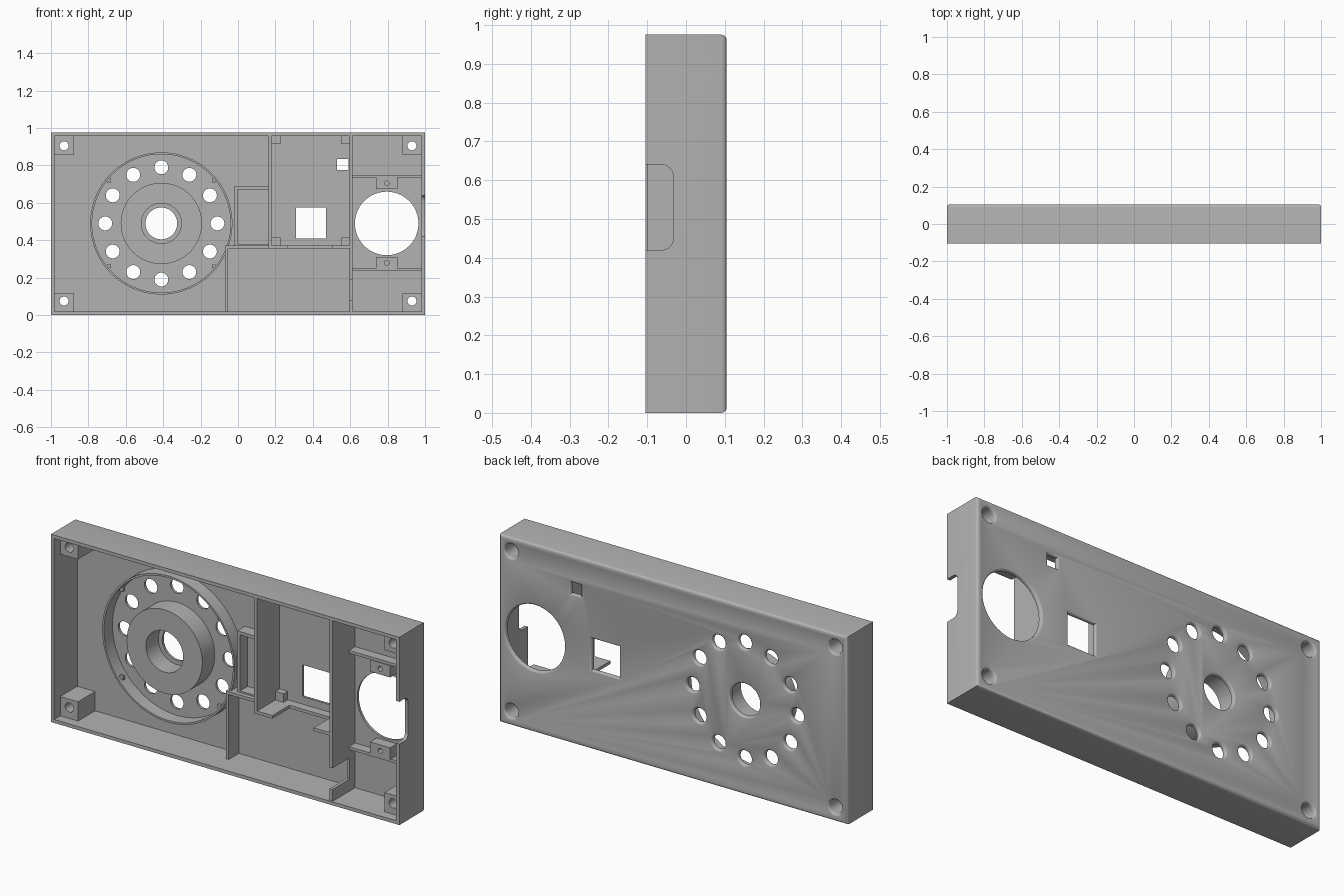
import bpy, bmesh, math
from mathutils import Vector

if "Cube" in bpy.data.objects:
    bpy.data.objects.remove(bpy.data.objects["Cube"], do_unlink=True)

GREY = bpy.data.materials.new("plain grey")
GREY.use_nodes = True
GREY.diffuse_color = (0.45, 0.45, 0.45, 1)
GREY.node_tree.nodes["Principled BSDF"].inputs["Base Color"].default_value = GREY.diffuse_color

W, D, H = 1.0, 0.105, 0.975      # half width, half depth, height
T = 0.018                        # wall thickness
FLOOR = D - 0.02                 # inner face of the back plate
RIM = -D + 0.004                 # front of the tallest ribs


def finish(name, bm):
    bmesh.ops.recalc_face_normals(bm, faces=bm.faces)
    mesh = bpy.data.meshes.new(name)
    bm.to_mesh(mesh)
    bm.free()
    mesh.materials.append(GREY)
    ob = bpy.data.objects.new(name, mesh)
    bpy.context.collection.objects.link(ob)
    return ob


def box_mesh(bm, x0, x1, z0, z1, y0, y1):
    verts = bmesh.ops.create_cube(bm, size=1)["verts"]
    for v in verts:
        v.co = Vector(((x0 + x1) / 2 + v.co.x * (x1 - x0),
                       (y0 + y1) / 2 + v.co.y * (y1 - y0),
                       (z0 + z1) / 2 + v.co.z * (z1 - z0)))


def box(name, x0, x1, z0, z1, y0, y1=FLOOR + 0.004):
    bm = bmesh.new()
    box_mesh(bm, x0, x1, z0, z1, y0, y1)
    return finish(name, bm)


def loft(bm, loops, closed=False):
    """Skin a stack of point loops, capping the ends unless it closes on itself."""
    rings = [[bm.verts.new(p) for p in loop] for loop in loops]
    n = len(rings[0])
    pairs = list(zip(rings, rings[1:]))
    if closed:
        pairs.append((rings[-1], rings[0]))
    else:
        bm.faces.new(rings[0])
        bm.faces.new(rings[-1])
    for a, b in pairs:
        for i in range(n):
            j = (i + 1) % n
            bm.faces.new((a[i], a[j], b[j], b[i]))


def circle(cx, cz, r, y, n=48):
    return [(cx + r * math.cos(math.tau * i / n), y, cz + r * math.sin(math.tau * i / n))
            for i in range(n)]


def rect(x0, x1, z0, z1, grow, y):
    return [(x0 - grow, y, z0 - grow), (x1 + grow, y, z0 - grow),
            (x1 + grow, y, z1 + grow), (x0 - grow, y, z1 + grow)]


def lathe(name, cx, cz, profile, n=96):
    bm = bmesh.new()
    loft(bm, [circle(cx, cz, r, y, n) for r, y in profile], closed=True)
    return finish(name, bm)


# Softened hole mouth on the back: (widening, y)
E = 0.01
MOUTH = [(E * (1 - math.cos(a)), D - E + E * math.sin(a))
         for a in (0, math.pi / 6, math.pi / 3, math.pi / 2)] + [(E, D + 0.02)]


def round_hole(bm, cx, cz, r, front=0.05, step=None):
    loops = [circle(cx, cz, r, front)]
    if step:                     # narrow shaft in front of a wider screw-head bore
        narrow, y = step
        loops = [circle(cx, cz, narrow, front), circle(cx, cz, narrow, y), circle(cx, cz, r, y)]
    loft(bm, loops + [circle(cx, cz, r + g, y) for g, y in MOUTH])


def window(bm, x0, x1, z0, z1):
    loft(bm, [rect(x0, x1, z0, z1, 0, 0.06)] + [rect(x0, x1, z0, z1, g, y) for g, y in MOUTH])


def cut(target, cutter):
    mod = target.modifiers.new("cut", "BOOLEAN")
    mod.operation, mod.solver, mod.object = "DIFFERENCE", "EXACT", cutter
    with bpy.context.temp_override(object=target, active_object=target):
        bpy.ops.object.modifier_apply(modifier=mod.name)


def discard(ob):
    bpy.data.objects.remove(ob, do_unlink=True)


# Housing: box with rounded back edges, hollowed from the front
bm = bmesh.new()
box_mesh(bm, -W, W, 0, H, -D, D)
back = [e for e in bm.edges if all(v.co.y > 0 for v in e.verts)]
bmesh.ops.bevel(bm, geom=back, offset=0.014, segments=4, profile=0.5, affect="EDGES")
housing = finish("housing", bm)
cavity = box("cavity_cutter", -W + T, W - T, T, H - T, -D - 0.05, FLOOR)
cut(housing, cavity)

# Openings through the back plate
DIAL_X, DIAL_Z = -0.41, 0.49
PORT_X = 0.795
bm = bmesh.new()
for i in range(12):
    a = math.tau * i / 12
    round_hole(bm, DIAL_X + 0.3 * math.cos(a), DIAL_Z + 0.3 * math.sin(a), 0.037)
round_hole(bm, DIAL_X, DIAL_Z, 0.085)
round_hole(bm, PORT_X, DIAL_Z, 0.17)
window(bm, 0.31, 0.47, 0.41, 0.575)
window(bm, 0.53, 0.59, 0.775, 0.835)
openings = finish("opening_cutter", bm)
cut(housing, openings)

# Rounded notch in the left wall
bm = bmesh.new()
R = 0.03
notch = [(-D - 0.05, 0.42), (-D - 0.05, 0.64)]
for cz, start in ((0.64 - R, math.pi / 2), (0.42 + R, 0)):
    for i in range(7):
        a = start - i * math.pi / 12
        notch.append((-0.033 - R + R * math.cos(a), cz + R * math.sin(a)))
loft(bm, [[(x, y, z) for y, z in notch] for x in (W - 0.05, W + 0.05)])
side_notch = finish("notch_cutter", bm)
cut(housing, side_notch)

# Corner posts with screw holes and wide bores from the back
bm = bmesh.new()
for x in (-0.93, 0.93):
    for z in (0.075, 0.905):
        round_hole(bm, x, z, 0.037, front=-0.2, step=(0.024, 0.0))
screws = finish("screw_cutter", bm)
cut(housing, screws)
parts = [housing]
for sx, side in ((-1, "right"), (1, "left")):
    for z0, level in ((T - 0.004, "lower"), (0.857, "upper")):
        xs = sorted((sx * 0.88, sx * (W - T + 0.004)))
        post = box(f"{level}_{side}_corner_post", *xs, z0, z0 + 0.104, -0.055)
        cut(post, screws)
        parts.append(post)
for c in (cavity, openings, side_notch, screws):
    discard(c)

# Dial: thin outer ring, stepped hub and small clips
B = FLOOR + 0.004
parts.append(lathe("dial_ring", DIAL_X, DIAL_Z, [(0.38, B), (0.38, 0.015), (0.37, 0.015), (0.37, B)]))
parts.append(lathe("dial_hub", DIAL_X, DIAL_Z, [(0.217, B), (0.217, -0.017), (0.107, -0.017), (0.107, B)]))
for i in range(4):
    a = math.pi / 4 + i * math.pi / 2 + (0.1 if i % 2 else -0.1)
    cx, cz = DIAL_X + 0.362 * math.cos(a), DIAL_Z + 0.362 * math.sin(a)
    box("dial_clip", cx - 0.01, cx + 0.01, cz - 0.01, cz + 0.01, 0.03, 0.045)

# Tall divider with a low cable gap
box("main_divider_upper", 0.597, 0.613, 0.19, H - T + 0.004, RIM)
box("main_divider_gap", 0.597, 0.613, 0.08, 0.19, 0.04)
box("main_divider_lower", 0.597, 0.613, T - 0.004, 0.08, RIM)

# Centre compartment walls
box("centre_side_wall", 0.163, 0.18, 0.355, H - T + 0.004, RIM)
box("centre_floor_wall_right", 0.163, 0.268, 0.355, 0.371, RIM)
box("centre_floor_wall_gap", 0.268, 0.505, 0.355, 0.371, 0.04)
box("centre_floor_wall_left", 0.505, 0.6, 0.355, 0.371, RIM)
for x in (0.178, 0.551):
    for z in (0.369, 0.915):
        box("board_rest", x, x + 0.048, z, z + 0.046, 0.05)

# Lower compartment walls
box("lower_wall", -0.07, 0.165, 0.355, 0.371, 0.0)
box("lower_divider", -0.07, -0.054, T - 0.004, 0.36, 0.0)

# Small open box beside the dial
box("small_box_side", -0.021, -0.004, 0.37, 0.687, 0.022)
box("small_box_top", -0.021, 0.165, 0.67, 0.687, 0.022)
box("small_box_bottom", -0.021, 0.165, 0.369, 0.379, 0.022)

# Shelves and screw blocks around the round port
for z, block_z, level in ((0.235, 0.249, "lower"), (0.735, 0.675, "upper")):
    box(f"{level}_port_shelf", 0.61, W - T + 0.004, z, z + 0.015, 0.035)
    block = box(f"{level}_port_block", 0.737, 0.853, block_z, block_z + 0.061, 0.03)
    bm = bmesh.new()
    loft(bm, [circle(PORT_X, block_z + 0.03, 0.013, y, 24) for y in (-0.05, 0.075)])
    pilot = finish("pilot_cutter", bm)
    cut(block, pilot)
    discard(pilot)
    parts.append(block)

# Smooth the curved parts, keeping edges sharp
bpy.ops.object.select_all(action="DESELECT")
for ob in parts:
    ob.select_set(True)
bpy.context.view_layer.objects.active = housing
bpy.ops.object.shade_smooth_by_angle(angle=math.radians(32))
